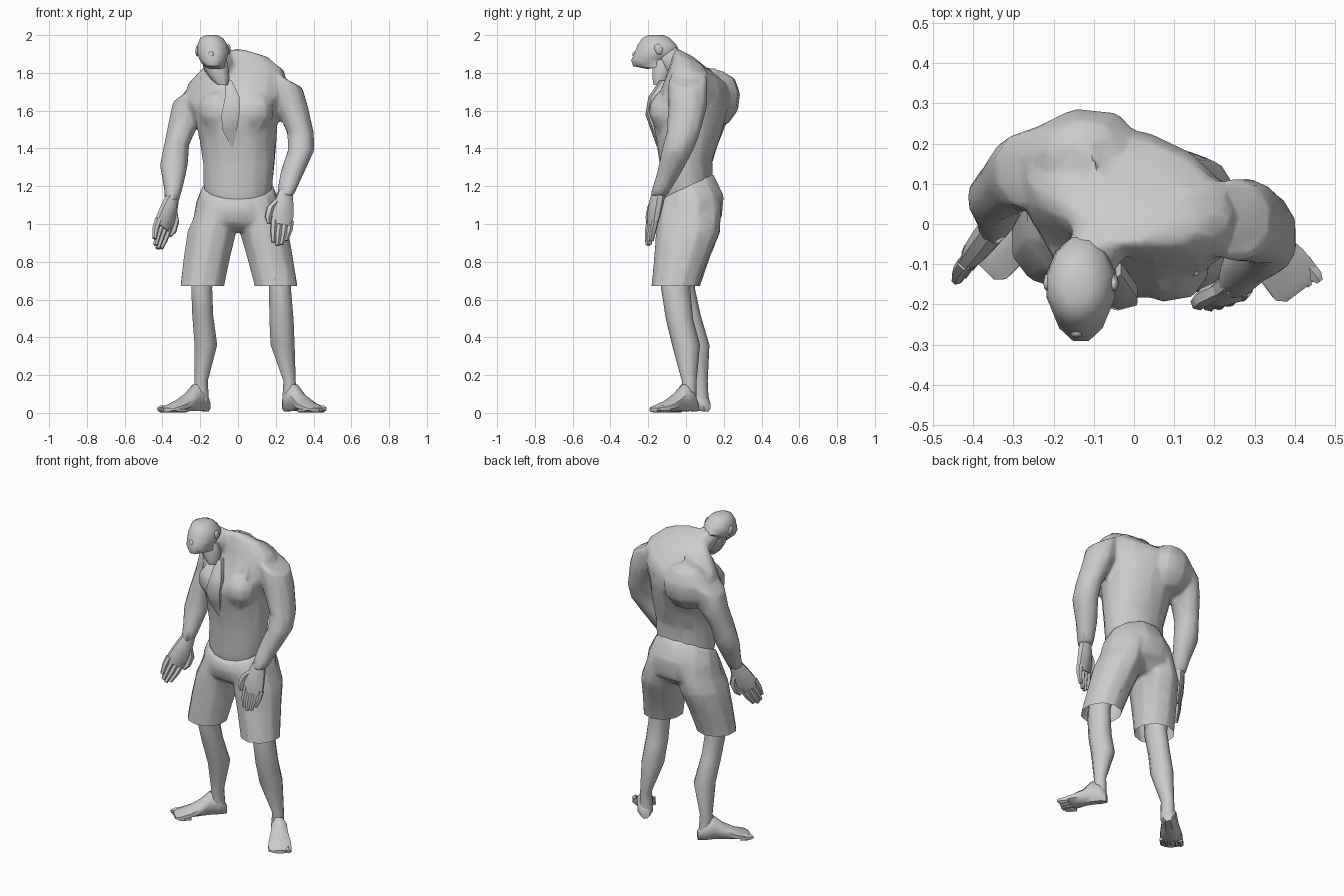
import bpy, bmesh
from math import sin, cos, pi, radians
from mathutils import Vector, Euler


def select(obs):
    bpy.ops.object.select_all(action='DESELECT')
    for o in obs:
        o.select_set(True)
    bpy.context.view_layer.objects.active = obs[0]


def finish(name, bm, angle=50):
    bmesh.ops.recalc_face_normals(bm, faces=bm.faces)
    me = bpy.data.meshes.new(name)
    bm.to_mesh(me)
    bm.free()
    ob = bpy.data.objects.new(name, me)
    bpy.context.collection.objects.link(ob)
    select([ob])
    bpy.ops.object.shade_smooth_by_angle(angle=radians(angle))
    return ob


def ring(x, y, z, rx, ry, tilt=0, roll=0, yaw=0):
    m = Euler((radians(tilt), radians(roll), radians(yaw))).to_matrix()
    return Vector((x, y, z)), m @ Vector((rx, 0, 0)), m @ Vector((0, ry, 0))


def loft(name, rings, n=10):
    bm = bmesh.new()
    loops = []
    for c, u, v in rings:
        loops.append([bm.verts.new(c + u * cos(2 * pi * (i + .5) / n) + v * sin(2 * pi * (i + .5) / n))
                      for i in range(n)])
    for a, b in zip(loops, loops[1:]):
        for i in range(n):
            j = (i + 1) % n
            bm.faces.new((a[i], a[j], b[j], b[i]))
    bm.faces.new(loops[0])
    bm.faces.new(loops[-1])
    return finish(name, bm)


def tube(name, rows, n=10):
    return loft(name, [ring(*r) for r in rows], n)


def blob(name, loc, scale, rot=(0, 0, 0)):
    bm = bmesh.new()
    bmesh.ops.create_uvsphere(bm, u_segments=8, v_segments=5, radius=1)
    m = Euler([radians(a) for a in rot]).to_matrix()
    for v in bm.verts:
        v.co = Vector(loc) + m @ (v.co * Vector(scale))
    return finish(name, bm)


# Weld overlapping parts into one low-poly skin
def weld(name, obs, smooth, ratio, cut=None):
    select(obs)
    bpy.ops.object.join()
    ob = bpy.context.view_layer.objects.active
    ob.modifiers.clear()
    r = ob.modifiers.new("Remesh", 'REMESH')
    r.mode, r.voxel_size = 'VOXEL', .012
    s = ob.modifiers.new("Smooth", 'SMOOTH')
    s.iterations, s.factor = smooth, .5
    ob.modifiers.new("Decimate", 'DECIMATE').ratio = ratio
    me = bpy.data.meshes.new_from_object(ob.evaluated_get(bpy.context.evaluated_depsgraph_get()))
    bpy.data.objects.remove(ob)
    bm = bmesh.new()
    bm.from_mesh(me)
    if cut is not None:
        bmesh.ops.bisect_plane(bm, geom=bm.verts[:] + bm.edges[:] + bm.faces[:], plane_co=(0, 0, cut),
                               plane_no=(0, 0, -1), clear_outer=True)
    return finish(name, bm, 60)


# Hunched, twisted torso with neck, chest and arms
body = [tube("torso", [
    (0, .00, 1.08, .165, .13),
    (0, .00, 1.22, .187, .15, 18),
    (.005, .00, 1.32, .192, .14, 8, 0, -4),
    (0, .01, 1.45, .207, .17, 0, 0, -8),
    (-.01, .015, 1.59, .225, .205, 0, -3, -12),
    (-.015, .05, 1.68, .28, .185, 4, -6, -17),
    (-.01, .065, 1.775, .27, .15, -10, -9, -17),
    (-.005, .035, 1.85, .18, .11, -22, -9, -12),
    (-.03, .00, 1.90, .085, .065, -28, -5, 0)], n=14)]
for s, y in ((1, -.105), (-1, -.08)):
    body.append(blob("chest_muscle", (-.01 + s * .095, y, 1.60), (.11, .095, .11), (0, 0, -10)))
body.append(blob("shoulder_blade", (-.13, .175, 1.66), (.16, .115, .15), (-8, 0, 10)))
body.append(tube("neck", [
    (-.05, .03, 1.79, .085, .09, 30),
    (-.085, -.05, 1.85, .078, .075, 40),
    (-.12, -.11, 1.90, .07, .07, 40)], n=8))
body.append(tube("left_arm", [
    (.17, .03, 1.82, .08, .085, 0, 35),
    (.25, .01, 1.765, .105, .105, 0, 25),
    (.282, .01, 1.63, .09, .105),
    (.332, -.015, 1.48, .073, .09),
    (.334, -.045, 1.39, .073, .085),
    (.286, -.09, 1.27, .065, .065),
    (.25, -.145, 1.15, .047, .047)]))
body.append(tube("right_arm", [
    (-.16, .12, 1.78, .10, .10, 0, -35),
    (-.25, .135, 1.69, .11, .105, 0, -25),
    (-.285, .125, 1.54, .086, .094),
    (-.325, .09, 1.42, .069, .08),
    (-.34, .065, 1.31, .077, .072),
    (-.342, .02, 1.20, .054, .056),
    (-.35, -.01, 1.12, .038, .046)]))
weld("upper_body", body, 6, .06)

# Pointed chest panel
tube("chest_panel", [
    (-.05, -.11, 1.76, .02, .03),
    (-.03, -.17, 1.67, .045, .03),
    (-.04, -.19, 1.58, .055, .025),
    (-.045, -.165, 1.50, .045, .022),
    (-.03, -.145, 1.41, .006, .01)], n=6)

# Head with gaping mouth
tube("head", [
    (-.14, -.16, 2.0, .032, .042),
    (-.14, -.158, 1.985, .062, .075),
    (-.135, -.153, 1.95, .082, .106),
    (-.132, -.152, 1.91, .088, .122),
    (-.132, -.175, 1.875, .076, .12, 4),
    (-.13, -.185, 1.852, .062, .10, 10),
    (-.12, -.145, 1.835, .055, .06, 15)], n=12)
tube("open_jaw", [
    (-.125, -.12, 1.87, .072, .06),
    (-.115, -.122, 1.82, .07, .062, -15),
    (-.095, -.135, 1.77, .054, .048, -10),
    (-.08, -.147, 1.735, .028, .026)], n=8)
blob("nose", (-.143, -.265, 1.892), (.018, .018, .024), (20, 0, 0))
for x, z in ((-.214, 1.915), (-.05, 1.925)):
    blob("ear", (x, -.145, z), (.012, .022, .03), (20, 0, 0))


# Hand: flat palm, four fingers and a thumb
def hand(side, wrist, tip, across):
    w, t = Vector(wrist), Vector(tip)
    d = t - w
    a = Vector(across)
    a = (a - d.normalized() * a.dot(d.normalized())).normalized()
    k = d.normalized().cross(a)
    loft(side + "_palm", [(w + d * f + a * o, a * r, k * h) for f, o, r, h in
                          ((-.06, 0, .038, .036), (.2, .004, .056, .036),
                           (.42, .004, .064, .032), (.6, 0, .06, .022))], n=8)
    for i in range(4):
        o = a * (.045 - .03 * i)
        l = (.95, 1, .97, .88)[i]
        loft(side + "_finger", [(w + d * f + o * q + k * b, a * r, k * r) for f, q, r, b in
                                ((.5, 1, .019, 0), (.78 * l, .95, .018, 0), (l, .75, .012, .006))], n=6)
    loft(side + "_thumb", [(w + d * f + a * o, a * r, k * r) for f, o, r in
                           ((.1, .025, .022), (.3, .07, .024), (.5, .08, .019), (.62, .072, .009))], n=6)


hand("left", (.25, -.145, 1.16), (.22, -.205, .885), (-.95, -.3, 0))
hand("right", (-.35, -.01, 1.13), (-.437, -.13, .875), (.55, .6, 0))

# Shorts: hips and two legs, open at the hem
weld("shorts", [
    tube("hips", [
        (0, -.005, 1.195, .19, .17, 26),
        (0, .018, 1.11, .228, .192, 12),
        (0, .02, 1.02, .245, .175, 4),
        (0, .01, .96, .17, .10)], n=12),
    tube("right_shorts_leg", [
        (-.105, .025, 1.11, .10, .16),
        (-.138, .015, .96, .135, .168),
        (-.165, -.015, .82, .128, .142),
        (-.189, -.042, .67, .121, .118),
        (-.192, -.047, .63, .121, .118)]),
    tube("left_shorts_leg", [
        (.105, .025, 1.11, .10, .165),
        (.138, .01, .96, .135, .172),
        (.17, -.025, .82, .126, .145),
        (.202, -.06, .67, .118, .125),
        (.206, -.065, .63, .118, .125)])], 5, .06, cut=.672)

# Bare legs
tube("right_leg", [
    (-.18, -.02, .8, .065, .08),
    (-.192, -.03, .66, .058, .077),
    (-.187, .005, .52, .058, .072),
    (-.17, .05, .36, .063, .074),
    (-.195, .072, .17, .037, .043),
    (-.192, .075, .06, .04, .045)])
tube("left_leg", [
    (.21, -.04, .8, .065, .08),
    (.222, -.055, .66, .061, .077),
    (.23, -.035, .5, .067, .072),
    (.236, .0, .36, .067, .074),
    (.273, .017, .17, .034, .039),
    (.272, .015, .06, .04, .04)])


# Feet: flat sole wedge with toes
def foot(side, heel, toe, s):
    h, t = Vector((*heel, 0)), Vector((*toe, 0))
    d = t - h
    a = d.normalized().cross(Vector((0, 0, 1)))
    up = Vector((0, 0, 1))
    loft(side + "_foot", [(h + d * f + up * (z / 2 + .005), a * w, up * z / 2) for f, w, z in
                          ((-.04, .027, .06), (.1, .05, .12), (.3, .048, .15), (.5, .055, .10),
                           (.75, .07, .06), (1, .072, .036), (1.08, .05, .022))], n=8)
    for i in range(5):
        r = (.019, .014, .013, .012, .011)[i]
        c = h + d * (1.0 - .025 * i) + a * s * (.05 - .027 * i) + up * (r + .002)
        loft(side + "_toe", [(c + d * f, a * r * q, up * r * q) for f, q in
                             ((-.15, 1), (.05, 1), (.12, .5))], n=6)


foot("right", (-.17, .105), (-.365, -.09), 1)
foot("left", (.258, .045), (.405, -.15), -1)
